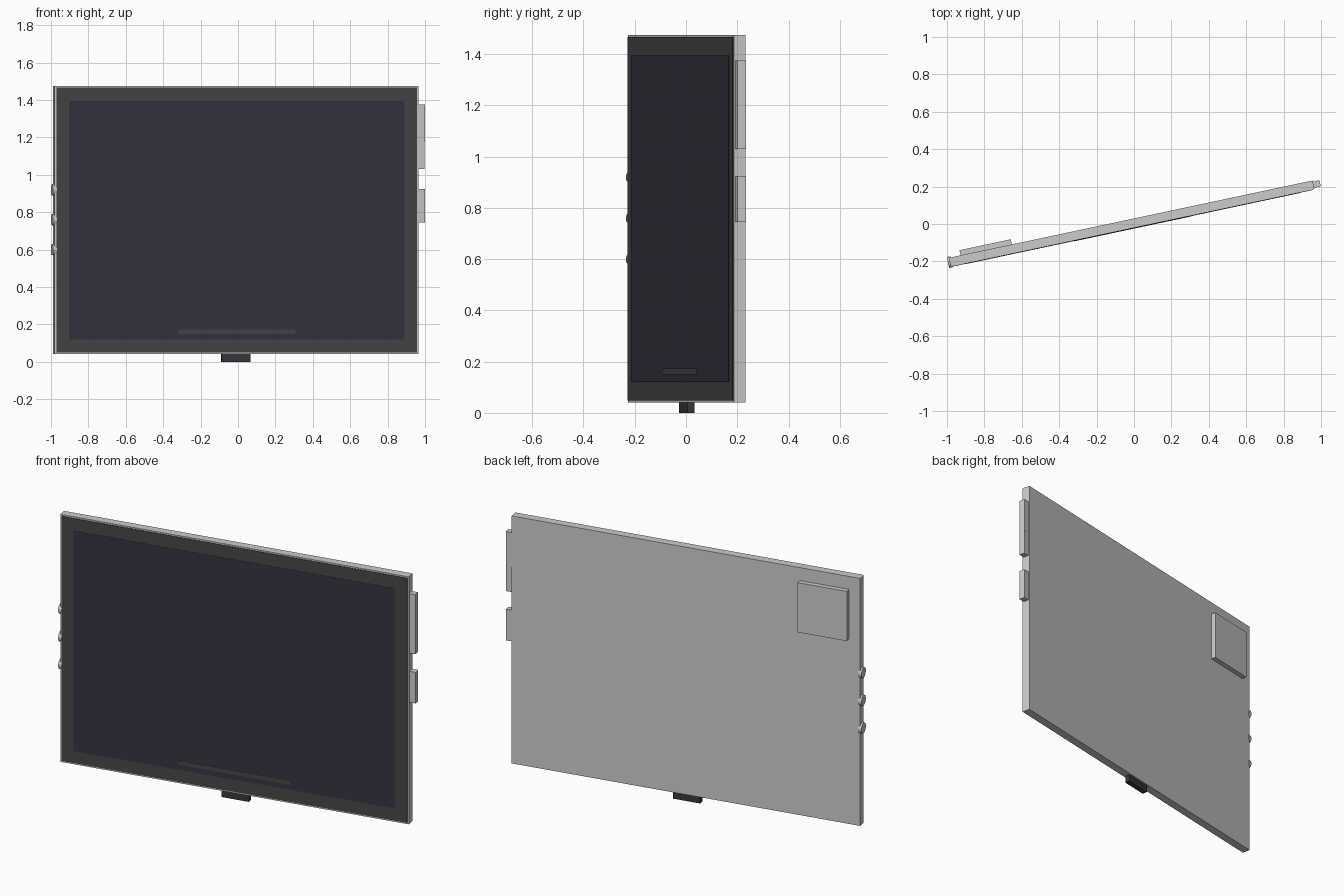
import bpy
from math import radians, pi
from mathutils import Matrix

if "Cube" in bpy.data.objects:
    bpy.data.objects.remove(bpy.data.objects["Cube"])

# The whole tablet is turned 12 degrees about z
PLACE = Matrix.Translation((-0.0125, 0.003, 0)) @ Matrix.Rotation(radians(12), 4, 'Z')
HALF_W, HALF_T = 0.994, 0.0235


def material(name, rgb):
    m = bpy.data.materials.new(name)
    m.diffuse_color = (*rgb, 1)
    m.use_nodes = True
    m.node_tree.nodes["Principled BSDF"].inputs["Base Color"].default_value = m.diffuse_color
    return m


def finish(name, local, mat=None):
    ob = bpy.context.object
    ob.name = name
    ob.matrix_world = PLACE @ local
    if mat:
        ob.data.materials.append(mat)
    return ob


def box(name, x, y, z, mat=None):
    """Box from (min, max) ranges in the tablet's own axes."""
    bpy.ops.mesh.primitive_cube_add(size=1)
    spans = (x, y, z)
    centre = [(a + b) / 2 for a, b in spans]
    size = [b - a for a, b in spans]
    return finish(name, Matrix.Translation(centre) @ Matrix.Diagonal((*size, 1)), mat)


bezel_mat = material("bezel_dark", (0.06, 0.06, 0.06))
screen_mat = material("screen_dark", (0.035, 0.033, 0.05))
bar_mat = material("bar_grey", (0.06, 0.06, 0.065))
plug_mat = material("connector_dark", (0.04, 0.04, 0.045))

# Body slab
box("body", (-HALF_W, HALF_W), (-HALF_T, HALF_T), (0.041, 1.475))

# Layered front: bezel, screen, bar
box("bezel", (-0.985, 0.985), (-HALF_T - 0.003, -0.01), (0.049, 1.467), bezel_mat)
box("screen", (-0.917, 0.917), (-HALF_T - 0.0045, -0.01), (0.12, 1.395), screen_mat)
box("home_bar", (-0.322, 0.322), (-HALF_T - 0.006, -0.01), (0.15, 0.173), bar_mat)

# Rear camera plate
box("camera_plate", (-0.93, -0.65), (HALF_T - 0.001, HALF_T + 0.028), (1.112, 1.4))

# Buttons on the right edge
for name, z0, z1, t in (("upper_button", 1.175, 1.375, 0.017),
                        ("middle_button", 1.03, 1.175, 0.0165),
                        ("lower_button", 0.745, 0.925, 0.017)):
    box(name, (HALF_W - 0.005, HALF_W + 0.036), (-t, t), (z0, z1))

# Round contacts on the left edge
for i, z in enumerate((0.6, 0.76, 0.92)):
    bpy.ops.mesh.primitive_cylinder_add(vertices=32, radius=0.03, depth=0.02)
    finish(f"side_contact_{i + 1}",
           Matrix.Translation((-HALF_W, 0, z)) @ Matrix.Rotation(pi / 2, 4, 'Y'))
    bpy.ops.object.shade_smooth_by_angle()

# Connector under the bottom edge
box("connector", (-0.078, 0.078), (-0.0145, 0.0145), (0, 0.046), plug_mat)
